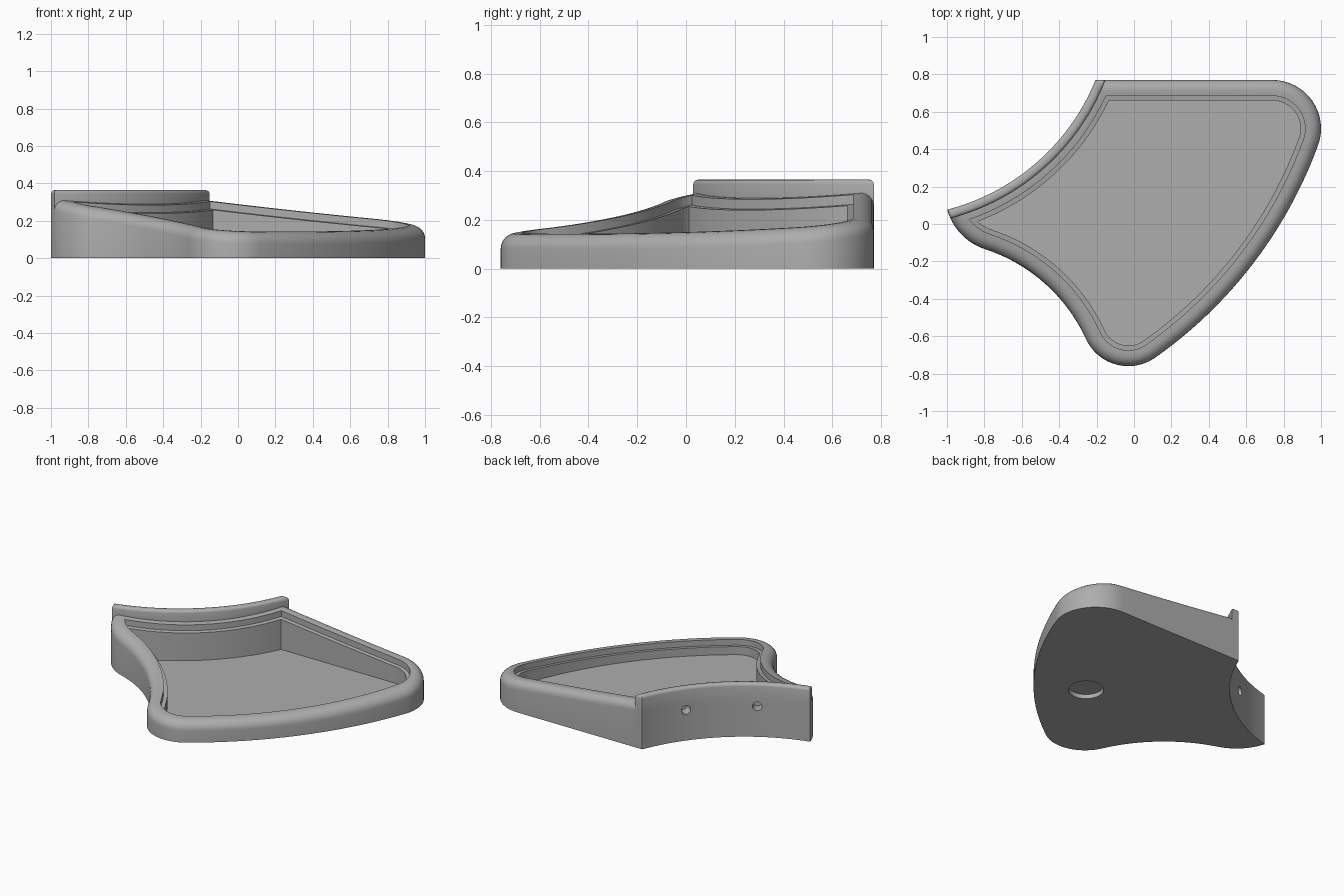
import bpy, bmesh, math
from mathutils import Vector

if "Cube" in bpy.data.objects:
    bpy.data.objects.remove(bpy.data.objects["Cube"])

V = lambda x, y: Vector((x, y))

# Outline circles: (centre, radius)
WALL_C, WALL_R = V(-1.29, 1.21), 1.17      # concave mounting wall
BACK_Y = 0.77                              # straight back edge
CORNER_C, CORNER_R = V(0.74, 0.51), 0.26   # rounded back right corner
LOBE_C, LOBE_R = V(-0.03, -0.51), 0.25     # rounded front lobe
TIP_C, TIP_R = V(-0.70, 0.16), 0.31        # rounded left tip
SIDE_R, WAIST_R = 2.4, 0.9                 # long convex side, concave waist


def circles_meet(c1, r1, c2, r2):
    d = c2 - c1
    a = (r1 * r1 - r2 * r2 + d.length_squared) / (2 * d.length)
    h = math.sqrt(r1 * r1 - a * a)
    u = d.normalized()
    n = V(-u.y, u.x) * h
    pts = [c1 + u * a + n, c1 + u * a - n]
    return sorted(pts, key=lambda p: p.x)


SIDE_C = circles_meet(CORNER_C, SIDE_R - CORNER_R, LOBE_C, SIDE_R - LOBE_R)[0]
WAIST_C = circles_meet(TIP_C, WAIST_R + TIP_R, LOBE_C, WAIST_R + LOBE_R)[0]


def angle(c, p):
    return math.atan2(p.y - c.y, p.x - c.x)


def arc(c, r, a0, a1, n):
    """n points from a0 to a1 the short way, last one left out."""
    da = (a1 - a0 + math.pi) % (2 * math.pi) - math.pi
    return [c + V(math.cos(a0 + da * i / n), math.sin(a0 + da * i / n)) * r for i in range(n)]


def wall_ends(r, y, tip_r):
    low = circles_meet(WALL_C, r, TIP_C, tip_r)[0]
    high = V(WALL_C.x + math.sqrt(r * r - (y - WALL_C.y) ** 2), y)
    return low, high


def outline(d):
    """Closed clockwise outline, moved inwards by d."""
    low, high = wall_ends(WALL_R + d, BACK_Y - d, TIP_R - d)
    a_side = angle(SIDE_C, CORNER_C)
    a_lobe = angle(SIDE_C, LOBE_C)
    a_waist = angle(WAIST_C, LOBE_C)
    a_tip = angle(WAIST_C, TIP_C)
    pts = arc(WALL_C, WALL_R + d, angle(WALL_C, low), angle(WALL_C, high), 28)
    end = V(CORNER_C.x, BACK_Y - d)
    pts += [high.lerp(end, i / 10) for i in range(10)]
    pts += arc(CORNER_C, CORNER_R - d, math.pi / 2, a_side, 16)
    pts += arc(SIDE_C, SIDE_R - d, a_side, a_lobe, 24)
    pts += arc(LOBE_C, LOBE_R - d, a_lobe, a_waist + math.pi, 18)
    pts += arc(WAIST_C, WAIST_R + d, a_waist, a_tip, 20)
    pts += arc(TIP_C, TIP_R - d, a_tip + math.pi, angle(TIP_C, low), 12)
    return pts


def rim_height(p):
    """Rim falls away from the mounting wall in a gentle sweep."""
    u = 0.66 * p.x - 0.75 * p.y
    return 0.14 + 0.126 * max(0.0, 0.6 - u) ** 1.35


def finish(bm, name):
    bmesh.ops.recalc_face_normals(bm, faces=bm.faces)
    me = bpy.data.meshes.new(name)
    bm.to_mesh(me)
    bm.free()
    ob = bpy.data.objects.new(name, me)
    bpy.context.collection.objects.link(ob)
    return ob


grey = bpy.data.materials.new("plain grey")
grey.diffuse_color = (0.42, 0.42, 0.42, 1)
grey.use_nodes = True
grey.node_tree.nodes["Principled BSDF"].inputs["Base Color"].default_value = grey.diffuse_color

# Tray body: rings of (inset, height) from underside over the rim to the floor
FLOOR, FILLET = 0.05, 0.06
profile = [(0, lambda p: 0.0)]
for i in range(7):
    t = math.pi / 2 * i / 6
    drop = FILLET * (1 - math.sin(t))
    profile.append((FILLET * (1 - math.cos(t)), lambda p, k=drop: rim_height(p) - k))
profile += [(0.085, rim_height),
            (0.085, lambda p: rim_height(p) - 0.04),
            (0.11, lambda p: rim_height(p) - 0.04),
            (0.11, lambda p: FLOOR)]
bm = bmesh.new()
rings = [[bm.verts.new((p.x, p.y, f(p))) for p in outline(d)] for d, f in profile]
n = len(rings[0])
for a, b in zip(rings, rings[1:]):
    for i in range(n):
        j = (i + 1) % n
        bm.faces.new((a[i], a[j], b[j], b[i]))
bm.faces.new(rings[0])
bm.faces.new(rings[-1])
tray = finish(bm, "tray")
tray.data.materials.append(grey)

# Raised lip along the mounting wall
LIP_TOP, LIP_T, STEPS = 0.365, 0.05, 28
bm = bmesh.new()
cols = []
for d in (0, LIP_T):
    low, high = wall_ends(WALL_R + d, BACK_Y, TIP_R)
    pts = arc(WALL_C, WALL_R + d, angle(WALL_C, low), angle(WALL_C, high), STEPS) + [high]
    cols.append([[bm.verts.new((p.x, p.y, z)) for p in pts] for z in (0.1, LIP_TOP)])
(o0, o1), (i0, i1) = cols
loops = [o0, o1, i1, i0]
for a, b in zip(loops, loops[1:] + loops[:1]):
    for i in range(STEPS):
        bm.faces.new((a[i], a[i + 1], b[i + 1], b[i]))
for k in (0, STEPS):
    bm.faces.new([l[k] for l in loops])
bmesh.ops.recalc_face_normals(bm, faces=bm.faces)
top = [e for e in bm.edges if all(v.co.z > 0.3 for v in e.verts) and e.calc_face_angle(0) > 1]
bmesh.ops.bevel(bm, geom=top, offset=0.018, segments=3, profile=0.5, affect='EDGES')
lip = finish(bm, "wall_lip")
lip.data.materials.append(grey)


def cylinder(name, r, depth, loc, direction, segs):
    bm = bmesh.new()
    bmesh.ops.create_cone(bm, cap_ends=True, segments=segs, radius1=r, radius2=r, depth=depth)
    ob = finish(bm, name)
    ob.location = loc
    ob.rotation_euler = direction.to_track_quat('Z', 'Y').to_euler()
    ob.data.materials.append(grey)
    return ob


# Screw holes in the wall and round recess in the underside
cutters = []
for deg in (-37, -59):
    a = math.radians(deg)
    direction = Vector((math.cos(a), math.sin(a), 0))
    loc = WALL_C.to_3d() + direction * WALL_R + Vector((0, 0, 0.21))
    cutters.append(cylinder("screw_hole_cutter", 0.03, 0.14, loc, direction, 24))
cutters.append(cylinder("recess_cutter", 0.11, 0.06, Vector((0.29, -0.12, 0)), Vector((0, 0, 1)), 40))

bpy.context.view_layer.update()
bpy.context.view_layer.objects.active = tray
tray.select_set(True)
for ob, op in [(lip, 'UNION')] + [(c, 'DIFFERENCE') for c in cutters]:
    ob.hide_render = True
    mod = tray.modifiers.new("join_or_cut", 'BOOLEAN')
    mod.object, mod.operation, mod.solver = ob, op, 'EXACT'
    bpy.ops.object.modifier_apply(modifier=mod.name)
    bpy.data.objects.remove(ob)

bpy.ops.object.shade_smooth_by_angle(angle=math.radians(32))
